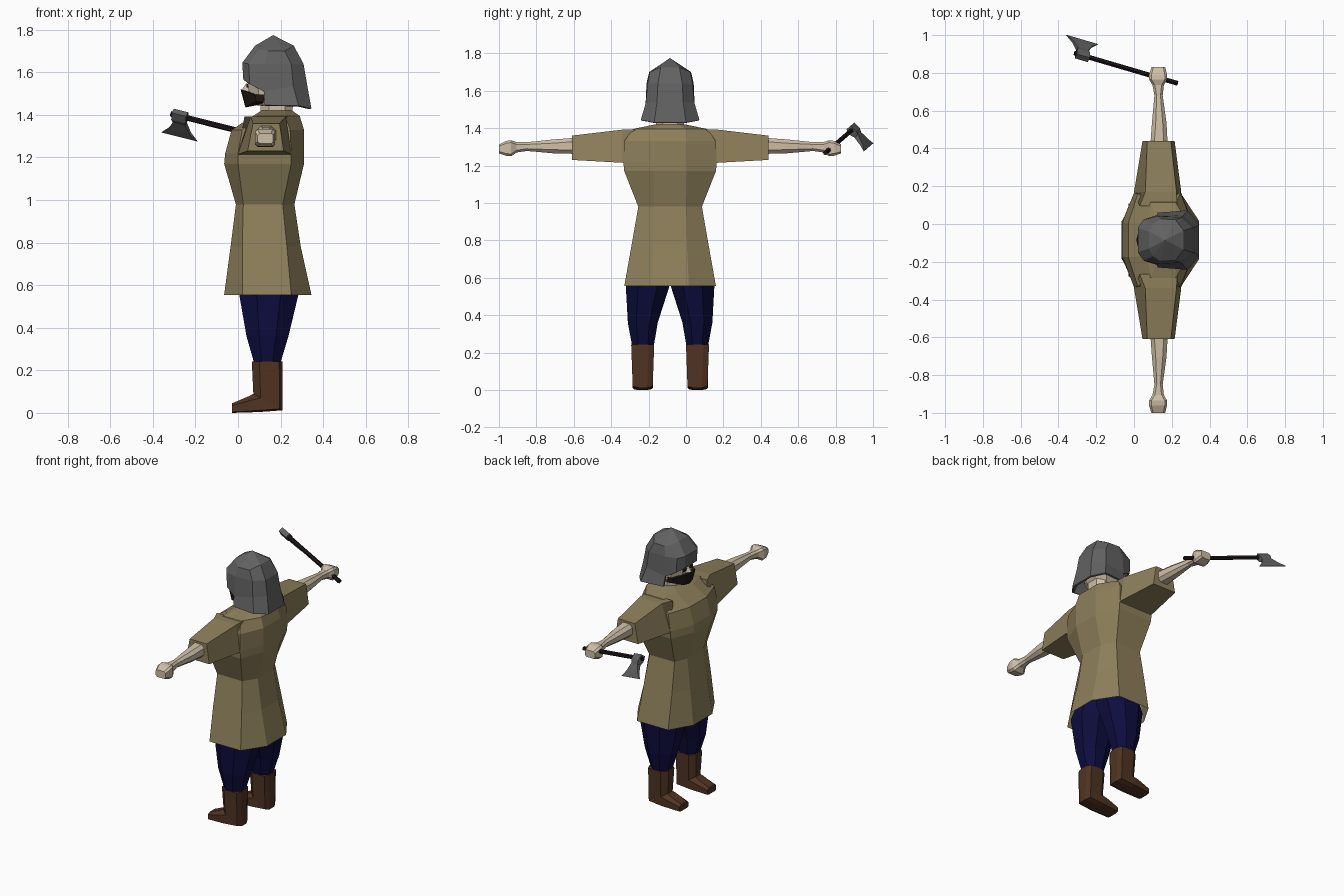
import bpy, bmesh, math
from mathutils import Vector

CY = -0.085  # the figure's plane of symmetry


def material(name, rgb):
    m = bpy.data.materials.new(name)
    m.diffuse_color = (*rgb, 1)
    return m


CLOTH = material("tan_cloth", (0.27, 0.215, 0.105))
SKIN = material("skin", (0.62, 0.52, 0.38))
STEEL = material("grey_steel", (0.12, 0.12, 0.12))
NAVY = material("navy_cloth", (0.004, 0.004, 0.05))
LEATHER = material("brown_leather", (0.08, 0.034, 0.016))
HAIR = material("dark_hair", (0.014, 0.009, 0.007))
GRIP = material("dark_wood", (0.012, 0.007, 0.010))


def build(name, verts, faces, mat):
    me = bpy.data.meshes.new(name)
    me.from_pydata([tuple(v) for v in verts], [], faces)
    bm = bmesh.new()
    bm.from_mesh(me)
    bmesh.ops.recalc_face_normals(bm, faces=bm.faces)
    bm.to_mesh(me)
    bm.free()
    ob = bpy.data.objects.new(name, me)
    me.materials.append(mat)
    bpy.context.collection.objects.link(ob)
    return ob


def loft(name, rings, mat, cap_start=True, cap_end=True):
    n = len(rings[0])
    verts = [v for r in rings for v in r]
    faces = [(k * n + i, k * n + (i + 1) % n, (k + 1) * n + (i + 1) % n, (k + 1) * n + i)
             for k in range(len(rings) - 1) for i in range(n)]
    if cap_start:
        faces.append(tuple(range(n))[::-1])
    if cap_end:
        faces.append(tuple(range(len(verts) - n, len(verts))))
    return build(name, verts, faces, mat)


def body_ring(z, x0, x1, x2, x3, a, w):
    """Eight-sided horizontal ring: narrow front and back, wide sides."""
    half = [(x0, a), (x1, w), (x2, w), (x3, a)]
    return [Vector((x, CY + y, z)) for x, y in half] + \
           [Vector((x, CY - y, z)) for x, y in reversed(half)]


def box_ring(s, y, x0, x1, z0, z1, c=0.0):
    """Ring across an arm at distance y from the middle, corners cut by c."""
    if c:
        p = [(x0 + c, z0), (x1 - c, z0), (x1, z0 + c), (x1, z1 - c),
             (x1 - c, z1), (x0 + c, z1), (x0, z1 - c), (x0, z0 + c)]
    else:
        p = [(x0, z0), (x1, z0), (x1, z1), (x0, z1)]
    return [Vector((x, CY + s * y, z)) for x, z in p]


# Tunic body, open at the hem
loft("tunic_body", [body_ring(*r) for r in (
    (0.555, -0.065, 0.02, 0.25, 0.345, 0.10, 0.245),
    (0.78, -0.035, 0.02, 0.23, 0.295, 0.09, 0.205),
    (0.98, -0.01, 0.025, 0.21, 0.265, 0.085, 0.17),
    (1.17, -0.065, 0.0, 0.25, 0.31, 0.09, 0.245),
    (1.22, -0.06, 0.0, 0.25, 0.31, 0.09, 0.25),
    (1.33, -0.03, 0.02, 0.245, 0.31, 0.09, 0.245),
    (1.395, 0.07, 0.09, 0.22, 0.29, 0.085, 0.20),
    (1.42, 0.11, 0.13, 0.22, 0.255, 0.05, 0.08))], CLOTH, cap_start=False)

for s, side in ((1, "left"), (-1, "right")):
    # Sleeve
    loft(side + "_sleeve", [
        box_ring(s, 0.18, 0.03, 0.23, 1.19, 1.392),
        [Vector((x, CY + s * 0.255, z)) for x, z in
         ((0.0, 1.215), (0.25, 1.215), (0.225, 1.392), (0.06, 1.392))],
        [Vector((x, CY + s * 0.525, z)) for x, z in
         ((0.045, 1.23), (0.215, 1.23), (0.195, 1.36), (0.07, 1.36))]], CLOTH)
    # Arm and fist
    loft(side + "_arm", [
        box_ring(s, 0.48, 0.085, 0.18, 1.262, 1.35, 0.02),
        box_ring(s, 0.62, 0.095, 0.172, 1.265, 1.34, 0.02),
        box_ring(s, 0.765, 0.108, 0.152, 1.278, 1.325, 0.012),
        box_ring(s, 0.82, 0.098, 0.158, 1.27, 1.325, 0.012),
        box_ring(s, 0.85, 0.08, 0.175, 1.25, 1.335, 0.012),
        box_ring(s, 0.875, 0.08, 0.175, 1.252, 1.332, 0.012),
        box_ring(s, 0.915, 0.092, 0.165, 1.265, 1.313, 0.01)], SKIN)

    # Trouser leg
    def leg_ring(z, x0, x1, y0, y1):
        dx, dy = (x1 - x0) * 0.3, (y1 - y0) * 0.28
        p = [(x0, y0 + dy), (x0 + dx, y0), (x1 - dx, y0), (x1, y0 + dy),
             (x1, y1 - dy), (x1 - dx, y1), (x0 + dx, y1), (x0, y1 - dy)]
        return [Vector((x, CY + s * y, z)) for x, y in p]
    loft(side + "_leg", [leg_ring(0.22, 0.08, 0.195, 0.09, 0.20),
                         leg_ring(0.36, 0.04, 0.237, 0.066, 0.226),
                         leg_ring(0.56, 0.005, 0.285, 0.002, 0.237),
                         leg_ring(0.66, 0.02, 0.26, 0.0, 0.20)], NAVY)

    # Boot: an ankle-high shaft bent into a toe
    def boot_ring(pts, y0, y1, c):
        (xa, za), (xb, zb) = pts
        a, b = Vector((xa, 0, za)), Vector((xb, 0, zb))
        out = []
        for t, y in ((0, y0 + c), (0.25, y0), (0.9, y0), (1, y0 + c),
                     (1, y1 - c), (0.9, y1), (0.25, y1), (0, y1 - c)):
            v = a.lerp(b, t)
            v.y = CY + s * y
            out.append(v)
        return out
    loft(side + "_boot", [
        boot_ring(((0.065, 0.242), (0.208, 0.242)), 0.085, 0.208, 0.03),
        boot_ring(((0.072, 0.09), (0.208, 0.012)), 0.093, 0.200, 0.03),
        boot_ring(((0.055, 0.08), (0.10, 0.004)), 0.092, 0.202, 0.025),
        boot_ring(((-0.028, 0.045), (-0.028, 0.0)), 0.100, 0.194, 0.02)], LEATHER)

# Neck and head
loft("neck", [body_ring(1.38, 0.11, 0.15, 0.22, 0.255, 0.04, 0.075),
              body_ring(1.50, 0.10, 0.14, 0.22, 0.26, 0.04, 0.075)], SKIN)
loft("head", [body_ring(1.445, 0.09, 0.12, 0.21, 0.24, 0.04, 0.075),
              body_ring(1.48, 0.055, 0.10, 0.23, 0.27, 0.045, 0.10),
              body_ring(1.56, 0.045, 0.09, 0.24, 0.28, 0.055, 0.11),
              body_ring(1.64, 0.07, 0.10, 0.23, 0.26, 0.05, 0.10)], SKIN)

# Nose
build("nose", [(0.05, CY - 0.018, 1.505), (0.05, CY + 0.018, 1.505),
               (0.015, CY, 1.515), (0.048, CY, 1.56)],
      [(0, 1, 2), (0, 2, 3), (1, 3, 2), (0, 3, 1)], SKIN)
# Eyes
for s, side in ((1, "left"), (-1, "right")):
    build(side + "_eye", [(0.041 + dx, CY + s * y, z) for dx in (0, 0.008)
                          for y, z in ((0.022, 1.53), (0.048, 1.53), (0.048, 1.545), (0.022, 1.545))],
          [(0, 1, 2, 3), (4, 5, 6, 7), (0, 1, 5, 4), (1, 2, 6, 5), (2, 3, 7, 6), (3, 0, 4, 7)], HAIR)
# Beard with moustache ridge
loft("beard", [[Vector((x, CY + y, z)) for x, z in pts] for y, pts in (
    (-0.105, ((0.08, 1.495), (0.125, 1.495), (0.12, 1.46), (0.085, 1.465))),
    (-0.05, ((0.025, 1.515), (0.12, 1.49), (0.11, 1.45), (0.045, 1.442))),
    (0.0, ((0.012, 1.52), (0.12, 1.49), (0.11, 1.45), (0.035, 1.435))),
    (0.05, ((0.025, 1.515), (0.12, 1.49), (0.11, 1.45), (0.045, 1.442))),
    (0.105, ((0.08, 1.495), (0.125, 1.495), (0.12, 1.46), (0.085, 1.465))))], HAIR)

# Helmet: a faceted dome, then a flared guard around sides and back
helmet_half = (
    ((0.08, 0.045, 1.725), (0.10, 0.085, 1.71), (0.14, 0.112, 1.70), (0.22, 0.108, 1.70), (0.262, 0.05, 1.725)),
    ((0.02, 0.065, 1.645), (0.05, 0.108, 1.64), (0.125, 0.126, 1.64), (0.25, 0.12, 1.64), (0.308, 0.065, 1.64)),
    ((0.025, 0.065, 1.565), (0.055, 0.11, 1.545), (0.122, 0.132, 1.51), (0.26, 0.13, 1.535), (0.325, 0.07, 1.54)),
)
guard_half = ((0.125, 0.145, 1.446), (0.285, 0.157, 1.443), (0.345, 0.085, 1.43))


def both(half):
    return [(x, CY + y, z) for x, y, z in half] + \
           [(x, CY - y, z) for x, y, z in reversed(half)]


verts = [(0.165, CY, 1.775)]
for ring in helmet_half:
    verts += both(ring)
faces = [(0, 1 + i, 1 + (i + 1) % 10) for i in range(10)]
for k in range(2):
    a, b = 1 + 10 * k, 11 + 10 * k
    faces += [(a + i, a + (i + 1) % 10, b + (i + 1) % 10, b + i) for i in range(10)]
verts += both(guard_half)
faces += [(23 + i, 24 + i, 32 + i, 31 + i) for i in range(5)]
helmet = build("helmet", verts, faces, STEEL)
solid = helmet.modifiers.new("thickness", 'SOLIDIFY')
solid.thickness = 0.012
solid.offset = -1

# Axe handle
tail, tip = Vector((0.23, 0.745, 1.268)), Vector((-0.315, 0.905, 1.405))
along = (tip - tail).normalized()
down = Vector((0, 0.085, -0.10))
down = (down - along * down.dot(along)).normalized()
flat = along.cross(down)
loft("axe_handle", [[c + (down * math.cos(t) + flat * math.sin(t)) * 0.0135
                     for t in (math.tau * (i + 0.5) / 6 for i in range(6))]
                    for c in (tail, tip)], GRIP)

# Axe head: thick socket, pinched neck, wide thin edge
centre = tail + along * ((tip - tail).length - 0.045)
sections = ((-0.022, 0.036, 0.036, 0.016), (0.018, 0.036, 0.036, 0.020),
            (0.04, 0.030, 0.030, 0.013), (0.09, 0.055, 0.052, 0.008),
            (0.128, 0.092, 0.088, 0.0015))
loft("axe_head", [[centre + down * d + along * u + flat * f for u, f in
                   ((up, th), (up, -th), (-lo, -th), (-lo, th))]
                  for d, up, lo, th in sections], STEEL)
